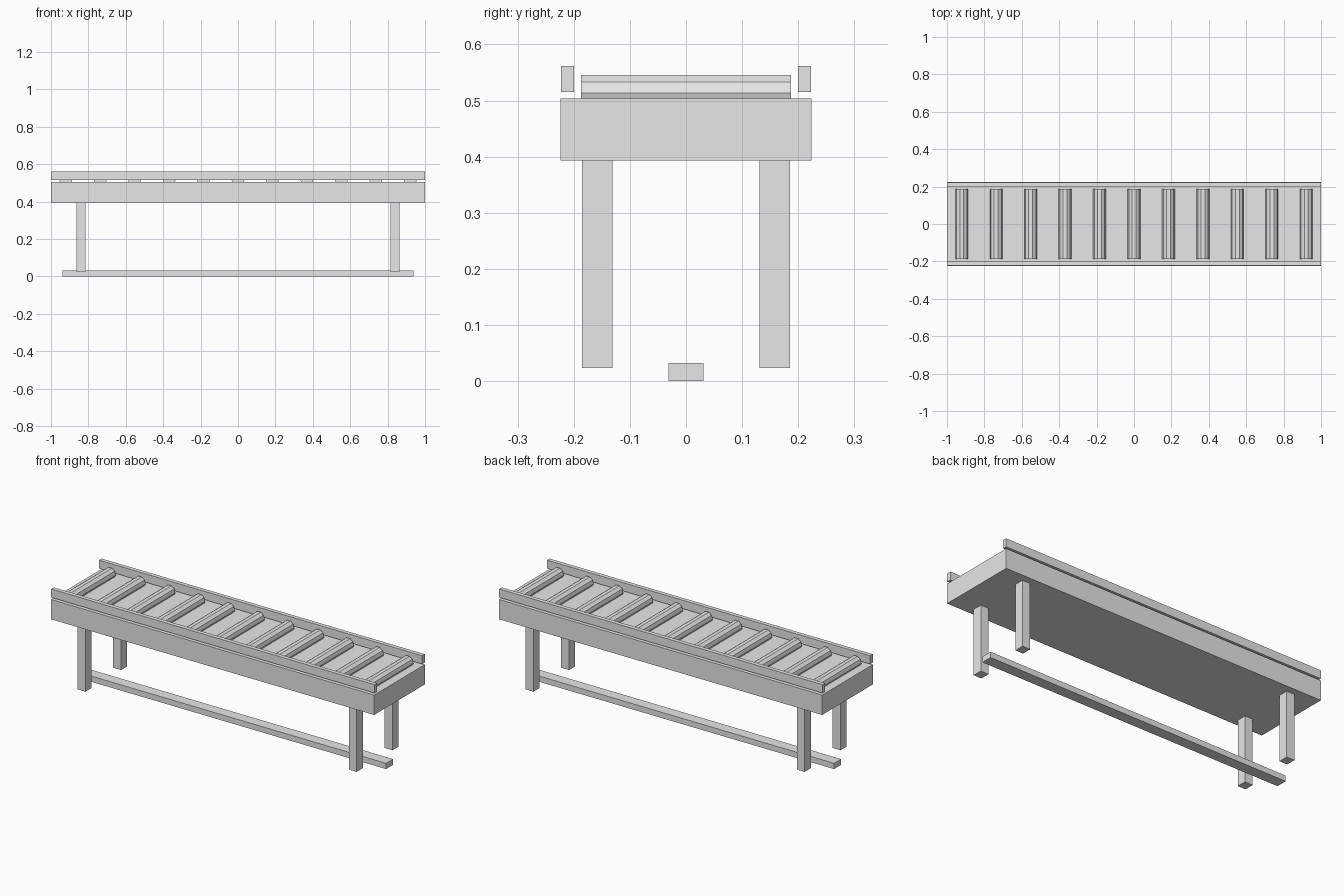
import bpy
import math

cube = bpy.data.objects.get("Cube")
if cube:
    bpy.data.objects.remove(cube, do_unlink=True)

GREY = (0.8, 0.8, 0.8, 1.0)
grey = bpy.data.materials.new("light_grey")
grey.use_nodes = True
grey.diffuse_color = GREY
grey.node_tree.nodes["Principled BSDF"].inputs["Base Color"].default_value = GREY


def finish(name):
    obj = bpy.context.object
    obj.name = name
    obj.data.materials.clear()
    obj.data.materials.append(grey)
    return obj


def box(name, x, y, z):
    """Box from (min, max) pairs on each axis."""
    spans = (x, y, z)
    bpy.ops.mesh.primitive_cube_add(size=1, location=[(a + b) / 2 for a, b in spans])
    obj = finish(name)
    for v in obj.data.vertices:
        v.co = [c * (b - a) for c, (a, b) in zip(v.co, spans)]
    return obj


def mirrored(side, near, far):
    return tuple(sorted((side * near, side * far)))


# Conveyor bed and the floor brace
box("conveyor_bed", (-1, 1), (-0.224, 0.224), (0.393, 0.504))
box("floor_brace", (-0.938, 0.938), (-0.031, 0.031), (0, 0.032))

# Guide rails and legs on both sides
for side, side_name in ((-1, "front"), (1, "back")):
    box(side_name + "_guide_rail", (-1, 1), mirrored(side, 0.2, 0.223), (0.515, 0.562))
    for end, end_name in ((-1, "right"), (1, "left")):
        box(f"{side_name}_{end_name}_leg", mirrored(end, 0.815, 0.864),
            mirrored(side, 0.131, 0.185), (0.023, 0.393))

# Ten-sided rollers with a flat on top, half sunk in the bed
ROLLERS = 11
for i in range(ROLLERS):
    bpy.ops.mesh.primitive_cylinder_add(
        vertices=10, radius=0.034, depth=0.374,
        location=((i - (ROLLERS - 1) / 2) * 0.1842, 0, 0.5135),
        rotation=(math.pi / 2, 0, 0))
    roller = finish(f"roller_{i + 1}")
    # Turn the profile so that corners point fore and aft
    for v in roller.data.vertices:
        v.co.x, v.co.y = -v.co.y, v.co.x
